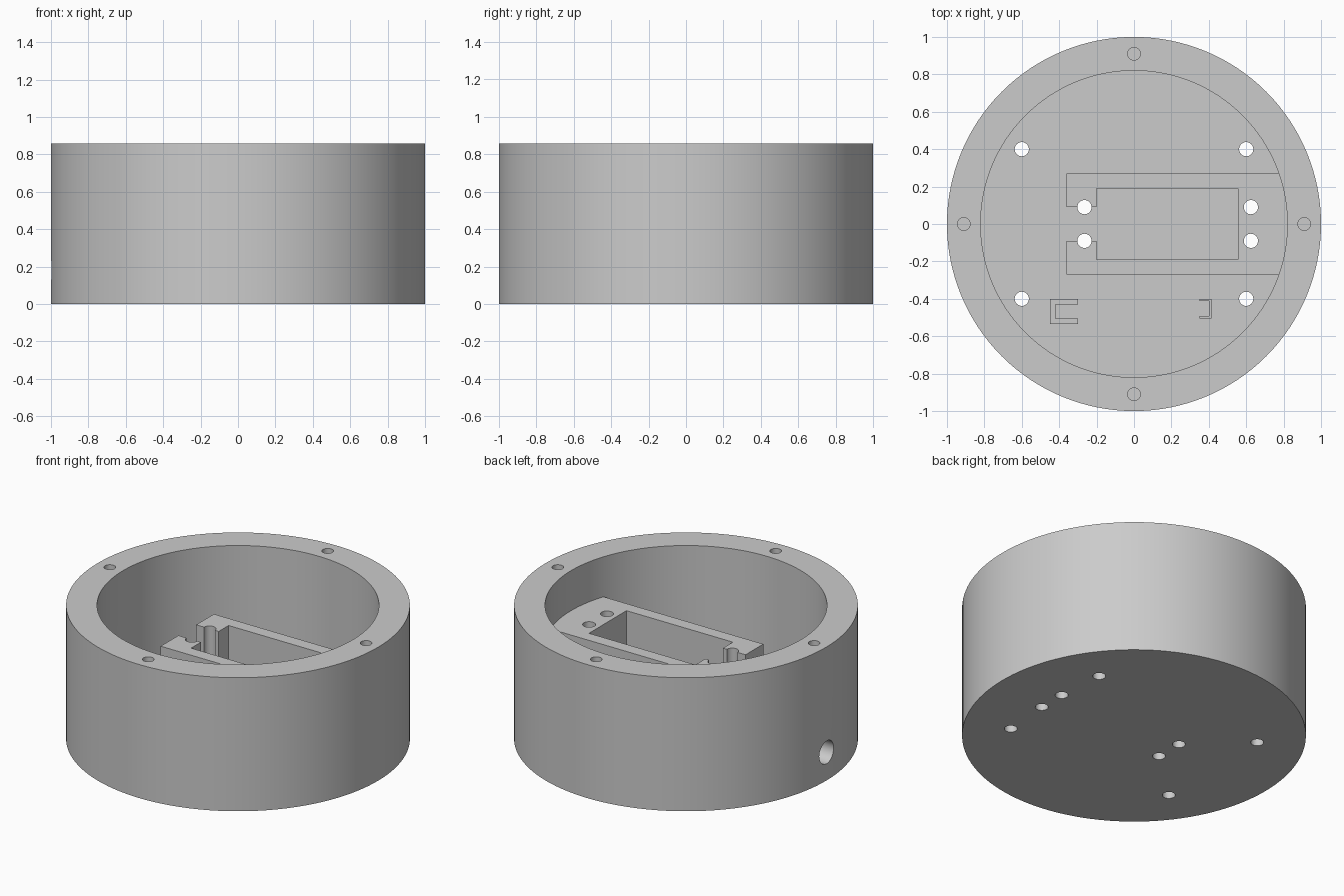
import bpy, bmesh, math
from mathutils import Matrix

old = bpy.data.objects.get("Cube")
if old:
    bpy.data.objects.remove(old, do_unlink=True)

grey = bpy.data.materials.new("plain grey")
grey.use_nodes = True
colour = (0.6, 0.6, 0.6, 1)
grey.diffuse_color = colour
grey.node_tree.nodes["Principled BSDF"].inputs["Base Color"].default_value = colour

HEIGHT, FLOOR, INNER = 0.857, 0.09, 0.82
BRACKET_TOP, CLIP_TOP = 0.60, 0.35


def finish(name, bm):
    bmesh.ops.recalc_face_normals(bm, faces=bm.faces[:])
    mesh = bpy.data.meshes.new(name)
    bm.to_mesh(mesh)
    bm.free()
    mesh.materials.append(grey)
    ob = bpy.data.objects.new(name, mesh)
    bpy.context.collection.objects.link(ob)
    return ob


def prism(name, outline, z0, z1):
    """Extrude a flat outline upward."""
    bm = bmesh.new()
    face = bm.faces.new([bm.verts.new((x, y, z0)) for x, y in outline])
    top = bmesh.ops.extrude_face_region(bm, geom=[face])["geom"]
    bmesh.ops.translate(bm, vec=(0, 0, z1 - z0),
                        verts=[v for v in top if isinstance(v, bmesh.types.BMVert)])
    return finish(name, bm)


def circle(r, n, x=0, y=0):
    return [(x + r * math.cos(math.tau * i / n), y + r * math.sin(math.tau * i / n))
            for i in range(n)]


def cut(ob, cutters):
    """Subtract the cutters from the part and discard them."""
    for c in cutters:
        c.hide_render = True
        mod = ob.modifiers.new("cut", "BOOLEAN")
        mod.operation, mod.solver, mod.object = "DIFFERENCE", "EXACT", c
    bpy.context.view_layer.update()
    graph = bpy.context.evaluated_depsgraph_get()
    mesh = bpy.data.meshes.new_from_object(ob.evaluated_get(graph))
    ob.modifiers.clear()
    ob.data = mesh
    for c in cutters:
        bpy.data.objects.remove(c, do_unlink=True)


def drills(places, r, z0, z1):
    return [prism("drill", circle(r, 32, x, y), z0, z1) for x, y in places]


# Round base plate with mounting holes
corner_holes = [(x, y) for x in (-0.6, 0.6) for y in (-0.4, 0.4)]
bracket_holes = [(x, y) for x in (-0.265, 0.625) for y in (-0.09, 0.09)]
base = prism("base_plate", circle(1, 128), 0, FLOOR)
cut(base, drills(corner_holes + bracket_holes, 0.038, -0.1, 0.2))

# Ring wall with blind rim holes and a cable hole on the -x side
wall = prism("ring_wall", circle(1, 128), FLOOR, HEIGHT)
cable = prism("drill", circle(0.073, 32), -0.2, 0.2)
cable.data.transform(Matrix.Translation((-0.91, 0, 0.18)) @ Matrix.Rotation(math.pi / 2, 4, "Y"))
rim_holes = [(0.91, 0), (-0.91, 0), (0, 0.91), (0, -0.91)]
cut(wall, [prism("bore", circle(INNER, 128), 0, 1), cable]
    + drills(rim_holes, 0.034, HEIGHT - 0.25, 1))

# Bracket: open frame with a slotted end, running into the wall
r = INNER + 0.01
end = math.asin(0.27 / r)
arc = [(r * math.cos(a), r * math.sin(a)) for a in (end * i / 8 for i in range(-8, 9))]
half = [(-0.36, 0.27), (-0.36, 0.09), (-0.2, 0.09), (-0.2, 0.19), (0.556, 0.19)]
mirrored = [(x, -y) for x, y in reversed(half)]
bracket = prism("bracket", arc + half + mirrored, FLOOR, BRACKET_TOP)
cut(bracket, drills(bracket_holes, 0.038, 0, 1))


# Two C-shaped clips facing each other
def clip(name, back, tip, y0, y1, t):
    s = t if tip > back else -t
    prism(name, [(tip, y0), (back, y0), (back, y1), (tip, y1), (tip, y1 - t),
                 (back + s, y1 - t), (back + s, y0 + t), (tip, y0 + t)], FLOOR, CLIP_TOP)


clip("right_clip", -0.45, -0.3, -0.535, -0.4, 0.03)
clip("left_clip", 0.415, 0.35, -0.505, -0.4, 0.013)

# Smooth the round walls while keeping edges crisp
for ob in (base, wall, bracket):
    bpy.ops.object.select_all(action="DESELECT")
    ob.select_set(True)
    bpy.context.view_layer.objects.active = ob
    bpy.ops.object.shade_smooth_by_angle(angle=math.radians(30))
